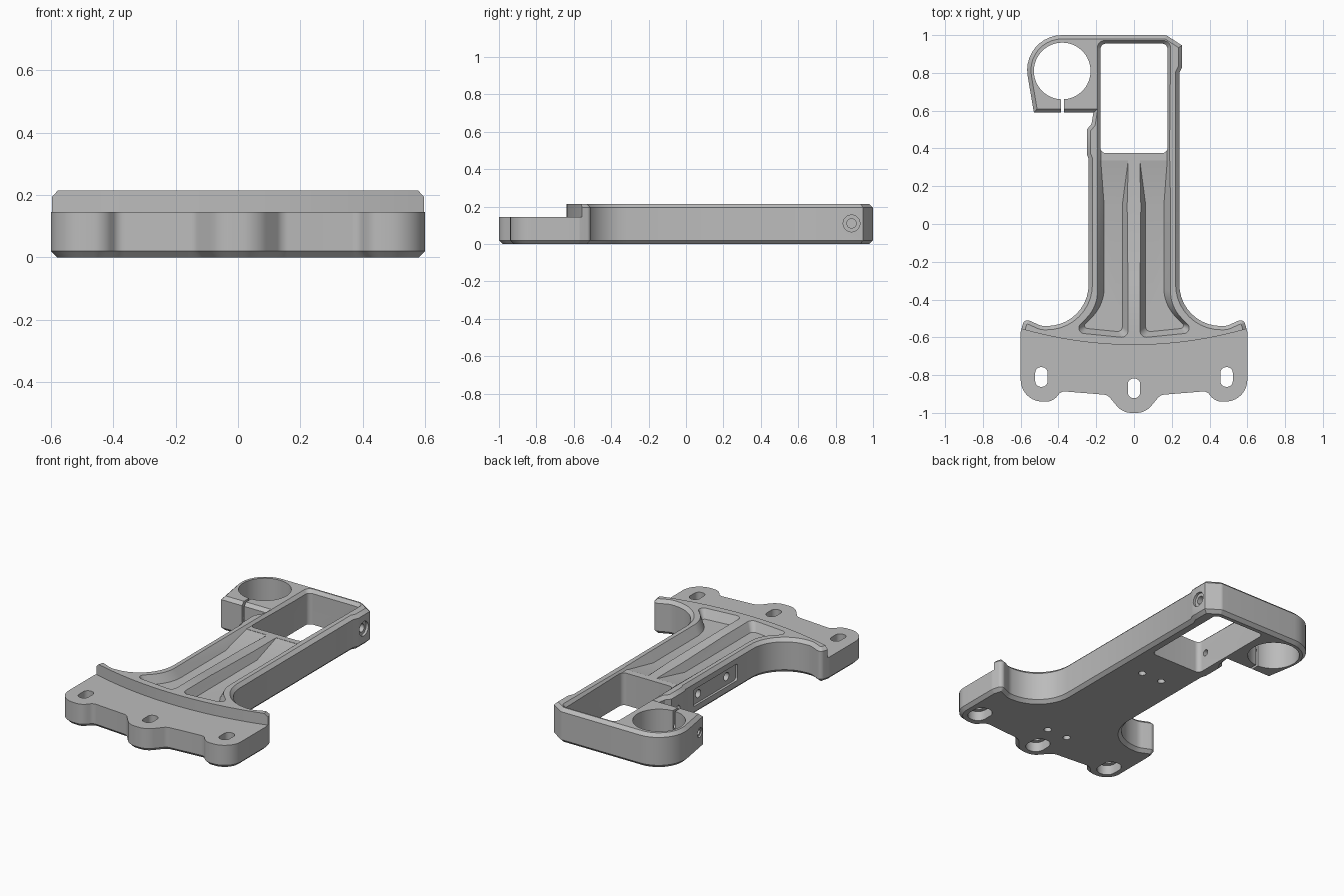
import bpy
import bmesh
from math import cos, sin, tan, pi, atan2
from mathutils import Vector

cube = bpy.data.objects.get("Cube")
if cube:
    bpy.data.objects.remove(cube, do_unlink=True)

HEIGHT, FLANGE, CHAMFER = 0.215, 0.145, 0.02

metal = bpy.data.materials.new("plain_grey")
metal.use_nodes = True
metal.diffuse_color = (0.5, 0.5, 0.5, 1)
for node in metal.node_tree.nodes:
    if node.type == 'BSDF_PRINCIPLED':
        node.inputs["Base Color"].default_value = (0.5, 0.5, 0.5, 1)
        node.inputs["Roughness"].default_value = 0.6


def rounded(corners, steps=10):
    """Polygon of (x, y, radius) corners with each corner filleted."""
    out = []
    for i, (x, y, r) in enumerate(corners):
        p = Vector((x, y))
        a = (Vector(corners[i - 1][:2]) - p).normalized()
        b = (Vector(corners[(i + 1) % len(corners)][:2]) - p).normalized()
        if r == 0:
            out.append(p)
            continue
        half = a.angle(b) / 2
        centre = p + (a + b).normalized() * (r / sin(half))
        reach = r / tan(half)
        s, e = p + a * reach - centre, p + b * reach - centre
        start = atan2(s.y, s.x)
        sweep = (atan2(e.y, e.x) - start + pi) % (2 * pi) - pi
        for k in range(steps + 1):
            t = start + sweep * k / steps
            out.append(centre + Vector((cos(t), sin(t))) * r)
    return out


def flat(points, z):
    return [(p[0], p[1], z) for p in points]


def loft(name, low, high, chamfer=0, bend=None):
    """Closed solid between two matching loops."""
    bm = bmesh.new()
    lo = [bm.verts.new(p) for p in low]
    hi = [bm.verts.new(p) for p in high]
    caps = [bm.faces.new(lo[::-1]), bm.faces.new(hi)]
    n = len(lo)
    for i in range(n):
        j = (i + 1) % n
        bm.faces.new((lo[i], lo[j], hi[j], hi[i]))
    if bend is not None:
        bmesh.ops.connect_verts(bm, verts=[v for v in lo if abs(v.co.y - bend) < 0.001])
    bm.normal_update()
    if bm.calc_volume(signed=True) < 0:
        bmesh.ops.reverse_faces(bm, faces=bm.faces[:])
    if chamfer:
        rim = [e for f in caps for e in f.edges]
        bmesh.ops.bevel(bm, geom=rim, offset=chamfer, segments=1, affect='EDGES',
                        clamp_overlap=False)
    mesh = bpy.data.meshes.new(name)
    bm.to_mesh(mesh)
    bm.free()
    mesh.materials.append(metal)
    obj = bpy.data.objects.new(name, mesh)
    bpy.context.scene.collection.objects.link(obj)
    return obj


cutters = []


def cut(low, high, bend=None):
    obj = loft("cutter", low, high, bend=bend)
    obj.hide_render = True
    cutters.append(obj)


def cut_prism(points, z0=-0.1, z1=0.4):
    cut(flat(points, z0), flat(points, z1))


def rect(x0, x1, y0, y1, r=0):
    return rounded([(x0, y0, r), (x1, y0, r), (x1, y1, r), (x0, y1, r)])


def circle(r, n):
    return [(r * cos(2 * pi * k / n), r * sin(2 * pi * k / n)) for k in range(n)]


def cut_across(x0, x1, y, z, r):
    """Round hole running along x."""
    ring = circle(r, 24)
    cut(*[[(x, y + u, z + v) for u, v in ring] for x in (x0, x1)])


# Outline: mirrored flange, then the arm with its clamp on one side
flange = [(0.06, -1.0, 0.1), (0.14, -0.905, 0.05), (0.385, -0.885, 0.04),
          (0.43, -0.94, 0.07), (0.60, -0.94, 0.115), (0.60, -0.57, 0.04),
          (0.58, -0.50, 0.025), (0.49, -0.54, 0.08), (0.24, -0.54, 0.22)]
arm = [(0.24, 0.80, 0), (0.255, 0.83, 0), (0.255, 0.945, 0), (0.17, 1.0, 0.03),
       (-0.60, 1.0, 0.185), (-0.53, 0.59, 0), (-0.215, 0.59, 0),
       (-0.225, 0.53, 0), (-0.25, 0.50, 0), (-0.25, 0.37, 0), (-0.24, 0.345, 0)]
outline = rounded(flange + arm + [(-x, y, r) for x, y, r in reversed(flange)])
body = loft("bracket_body", flat(outline, 0), flat(outline, HEIGHT), CHAMFER)

# Lower front flange behind a long shallow arc
R = 2.14
arc = [(0.7 - 1.4 * k / 40) for k in range(41)]
step = [(x, R - 0.64 - (R * R - x * x) ** 0.5) for x in arc]
cut_prism(step + [(-0.7, -1.3), (0.7, -1.3)], FLANGE)

# Window, clamp bore and clamp slit
cut_prism(rect(-0.178, 0.178, 0.375, 0.955, 0.03))
cut_prism([(x - 0.38, y + 0.81) for x, y in circle(0.15, 64)])
cut_prism(rect(-0.386, -0.371, 0.5, 0.72))

# Shallow sloped recess running into the window
low = rect(-0.176, 0.176, -0.3, 0.953, 0.03)
high = rect(-0.198, 0.198, -0.32, 0.975, 0.04)
cut([(p.x, p.y, 0.2145 - 0.018 * (p.y + 0.32)) for p in low],
    flat(high, HEIGHT + 0.005))


# Two deep channels either side of the centre rib
def floor_height(y):
    return 0.16 + max(0, y - 0.1) * 0.175


top = [(0.03, -0.605, 0.035), (0.33, -0.575, 0.03), (0.195, -0.44, 0.2),
       (0.195, 0.1, 0), (0.192, 0.335, 0), (0.03, 0.335, 0), (0.03, 0.1, 0)]
base = [(0.062, -0.572, 0.025), (0.28, -0.55, 0.015), (0.158, -0.43, 0.22),
        (0.158, 0.1, 0), (0.176, 0.335, 0), (0.031, 0.335, 0), (0.062, 0.1, 0)]
for side in (1, -1):
    cut([(p.x * side, p.y, floor_height(p.y)) for p in rounded(base)],
        [(p.x * side, p.y, HEIGHT + 0.003) for p in rounded(top)], bend=0.1)

# Flange slots, counterbored underneath
for x, y in ((-0.49, -0.81), (0, -0.87), (0.49, -0.81)):
    cut_prism(rect(x - 0.033, x + 0.033, y - 0.052, y + 0.052, 0.031))
    cut_prism(rect(x - 0.058, x + 0.058, y - 0.077, y + 0.077, 0.056), -0.1, 0.06)

# Small blind holes underneath
for x in (-0.072, 0.072):
    for y in (-0.695, 0.16):
        cut_prism([(x + u, y + v) for u, v in circle(0.022, 20)], -0.1, 0.08)

# Side recess with two holes
recess = rect(-0.17, 0.27, 0.055, 0.16, 0.015)
cut(*[[(x, y, z) for y, z in recess] for x in (-0.3, -0.225)])
for y in (-0.08, 0.2):
    cut_across(-0.3, -0.17, y, 0.108, 0.025)

# Screw holes through both side bosses and the clamp
cut_across(0.3, 0.1, 0.885, 0.11, 0.025)
cut_across(0.3, 0.24, 0.885, 0.11, 0.045)
cut_across(-0.3, -0.1, 0.435, 0.11, 0.02)
cut_across(-0.7, -0.27, 0.628, 0.11, 0.02)
cut_across(-0.7, -0.522, 0.628, 0.11, 0.03)

# Apply all cuts and drop the cutters
for c in cutters:
    mod = body.modifiers.new("cut", 'BOOLEAN')
    mod.object, mod.operation, mod.solver = c, 'DIFFERENCE', 'EXACT'
deps = bpy.context.evaluated_depsgraph_get()
result = bpy.data.meshes.new_from_object(body.evaluated_get(deps))
body.modifiers.clear()
body.data = result
for c in cutters:
    bpy.data.objects.remove(c, do_unlink=True)

bpy.ops.object.select_all(action='DESELECT')
body.select_set(True)
bpy.context.view_layer.objects.active = body
bpy.ops.object.shade_smooth_by_angle(angle=pi / 6)
